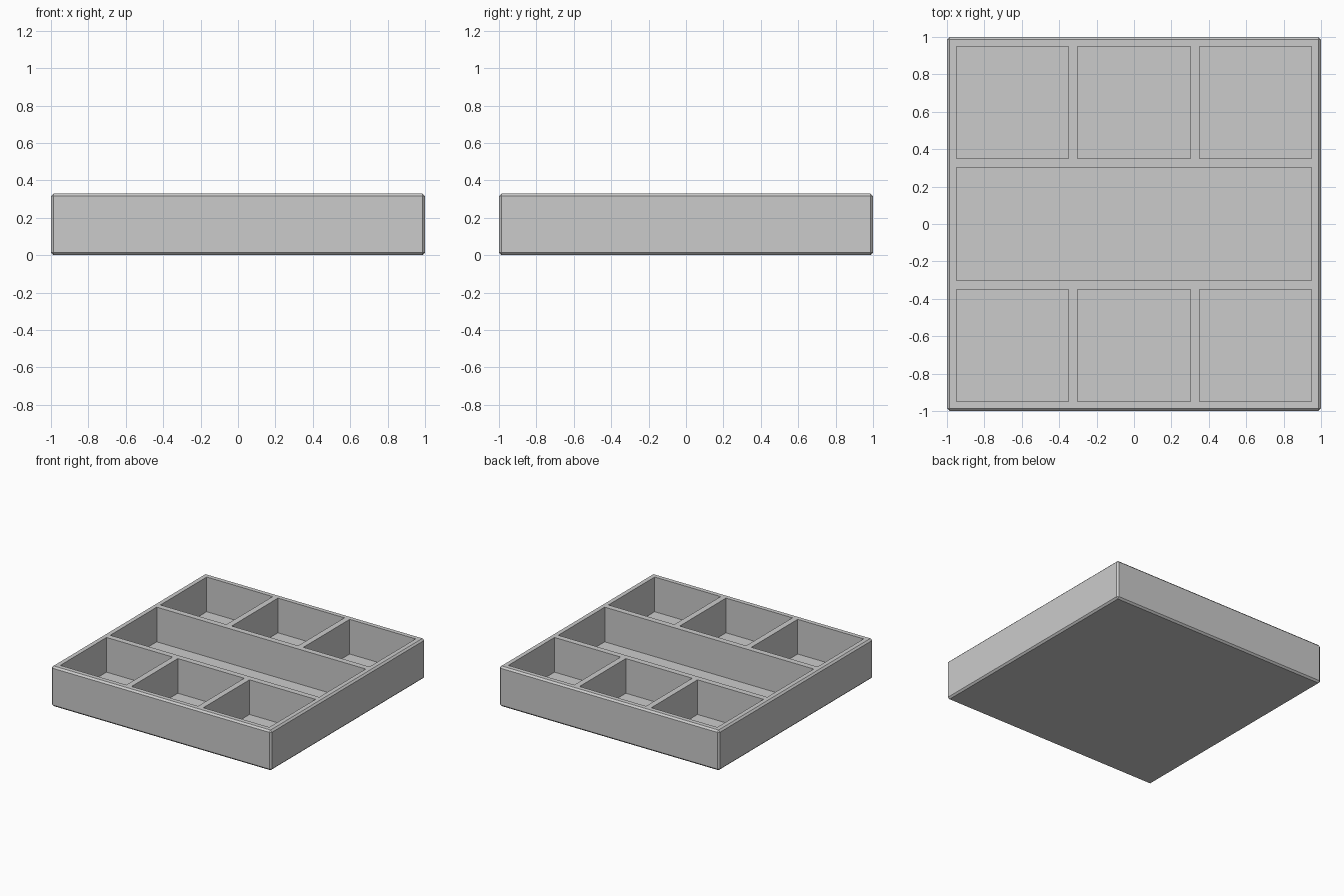
import bpy

if "Cube" in bpy.data.objects:
    bpy.data.objects.remove(bpy.data.objects["Cube"])

HEIGHT, FLOOR, CHAMFER = 0.33, 0.045, 0.014
WALL, DIV = 0.95, 0.302          # inner face of outer wall, half width of middle cell
INNER = 0.35                     # far side of each divider

grey = bpy.data.materials.new("plain_grey")
grey.diffuse_color = (0.6, 0.6, 0.6, 1)
grey.use_nodes = True
grey.node_tree.nodes["Principled BSDF"].inputs["Base Color"].default_value = grey.diffuse_color


def box(name, x0, x1, y0, y1, z0, z1):
    bpy.ops.mesh.primitive_cube_add(
        size=1, location=((x0 + x1) / 2, (y0 + y1) / 2, (z0 + z1) / 2))
    ob = bpy.context.object
    ob.name = name
    ob.scale = (x1 - x0, y1 - y0, z1 - z0)
    bpy.ops.object.transform_apply(location=True, rotation=False, scale=True)
    ob.data.materials.append(grey)
    return ob


# Chamfered outer block
tray = box("tray", -1, 1, -1, 1, 0, HEIGHT)
bevel = tray.modifiers.new("chamfer", 'BEVEL')
bevel.width = CHAMFER
bevel.segments = 1

# Pockets: three cells front and back, one long cell in the middle
spans = [(-WALL, -INNER), (-DIV, DIV), (INNER, WALL)]
pockets = [(-WALL, WALL, -DIV, DIV)]
for y0, y1 in (spans[0], spans[2]):
    pockets += [(x0, x1, y0, y1) for x0, x1 in spans]

cutters = []
for i, p in enumerate(pockets):
    cutter = box(f"pocket_cutter_{i}", *p, FLOOR, HEIGHT + 0.2)
    cutter.hide_render = True
    cut = tray.modifiers.new(f"pocket_{i}", 'BOOLEAN')
    cut.operation = 'DIFFERENCE'
    cut.solver = 'EXACT'
    cut.object = cutter
    cutters.append(cutter)

# Apply the modifiers and drop the cutters
bpy.ops.object.select_all(action='DESELECT')
bpy.context.view_layer.objects.active = tray
tray.select_set(True)
for m in list(tray.modifiers):
    bpy.ops.object.modifier_apply(modifier=m.name)
for c in cutters:
    bpy.data.objects.remove(c, do_unlink=True)
